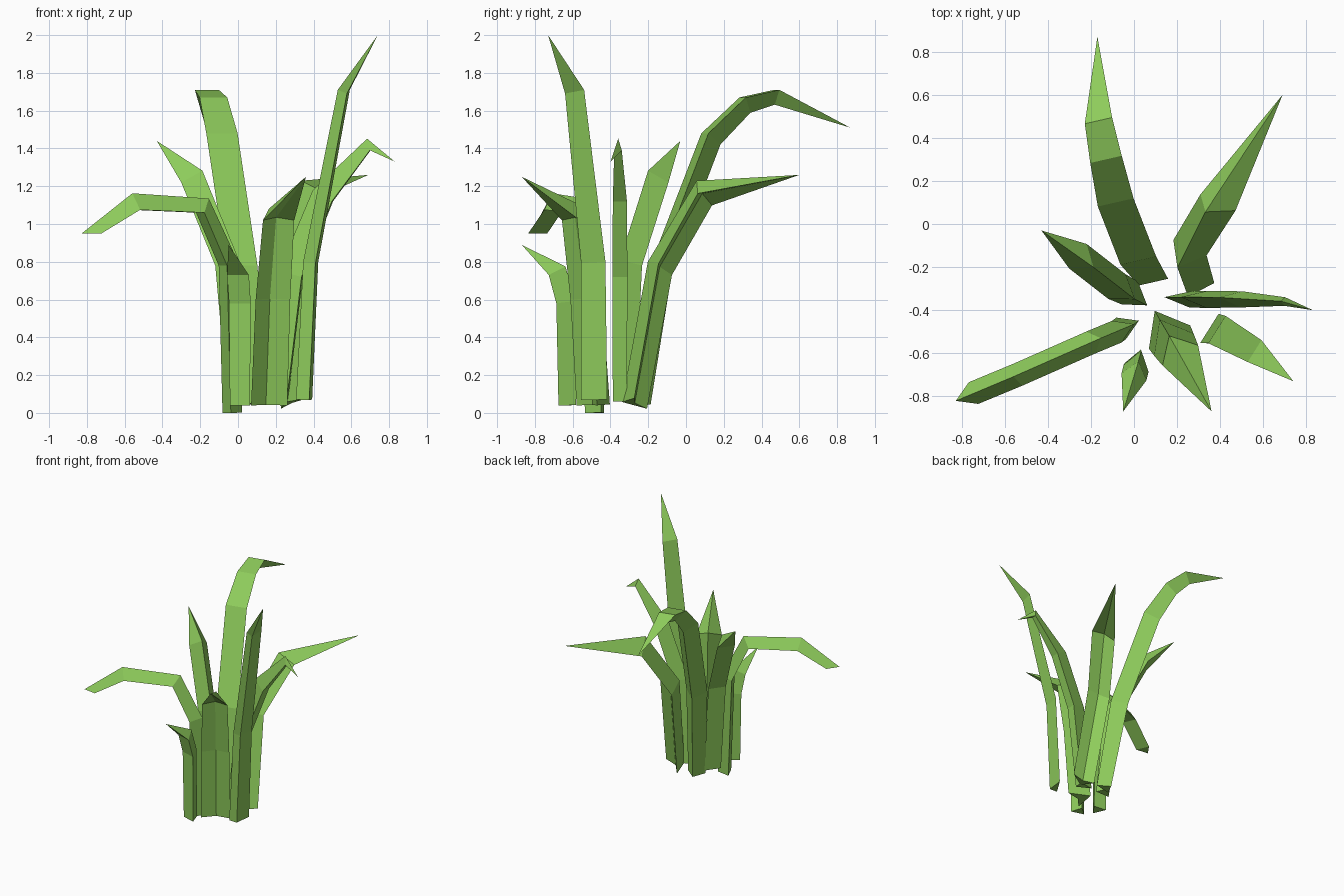
import bpy
import bmesh
from mathutils import Vector

cube = bpy.data.objects.get("Cube")
if cube:
    bpy.data.objects.remove(cube, do_unlink=True)

# Single leaf colour
green = bpy.data.materials.new("leaf_green")
green.use_nodes = True
colour = (0.27, 0.60, 0.105, 1)
green.diffuse_color = colour
green.node_tree.nodes["Principled BSDF"].inputs["Base Color"].default_value = colour
UP = Vector((0, 0, 1))


def blade(name, path, widths, depth, crease=0, skew=0, roll=0, pointed=True):
    """Faceted blade: broad face along the path, ridge at depth towards the clump
    (skewed sideways if wanted), and an optional valley creased into the broad face."""
    pts = [Vector(p) for p in path]
    lean = pts[-1] - pts[0]
    lean.z = 0
    side = (UP.cross(lean.normalized()) + UP * roll).normalized()
    bm = bmesh.new()
    rings = []
    for i, width in enumerate(widths):
        before = pts[i] - pts[i - 1] if i else UP
        after = pts[i + 1] - pts[i] if i + 1 < len(pts) else None
        # a blunt end is cut level
        along = (before.normalized() + after.normalized()).normalized() if after else -UP
        inner = along.cross(side).normalized()
        size = width / widths[0]
        section = [side * width / 2, (inner * depth + side * skew) * size,
                   -side * width / 2]
        if crease:
            section.append(inner * crease * size)
        rings.append([bm.verts.new(pts[i] + offset) for offset in section])
    n = len(rings[0])
    bm.faces.new(rings[0])
    for low, high in zip(rings, rings[1:]):
        for k in range(n):
            j = (k + 1) % n
            bm.faces.new((low[k], low[j], high[j], high[k]))
    if pointed:
        tip = bm.verts.new(pts[-1])
        for k in range(n):
            bm.faces.new((rings[-1][k], rings[-1][(k + 1) % n], tip))
    else:
        bm.faces.new(rings[-1])
    bmesh.ops.recalc_face_normals(bm, faces=bm.faces)
    mesh = bpy.data.meshes.new(name)
    bm.to_mesh(mesh)
    bm.free()
    mesh.materials.append(green)
    bpy.context.collection.objects.link(bpy.data.objects.new(name, mesh))


# Blades at the back; the tallest of them carries its ridge on the outside
blade("back_blade", [(.09, -.27, .05), (.02, -.17, .78), (-.085, .1, 1.48),
                     (-.13, .3, 1.67), (-.165, .48, 1.71), (-.17, .87, 1.51)],
      (.14, .17, .17, .15, .13), -.085)
blade("back_left_blade", [(.3, -.24, .05), (.26, -.11, .76),
                          (.39, .1, 1.13), (.69, .6, 1.26)],
      (.17, .18, .19), .11, crease=.035, roll=-.35)
blade("back_right_blade", [(-.02, -.32, .08), (-.08, -.29, .78),
                           (-.26, -.15, 1.22), (-.43, -.03, 1.44)],
      (.13, .14, .14), .1)

# Blades at the sides
blade("left_blade", [(.26, -.35, .06), (.34, -.35, .72), (.5, -.35, 1.12),
                     (.7, -.36, 1.39), (.83, -.4, 1.33)],
      (.075, .08, .075, .04), .12)
blade("drooping_right_blade", [(-.06, -.485, 0), (-.08, -.5, .78), (-.2, -.55, 1.06),
                               (-.54, -.7, 1.075), (-.745, -.785, .95)],
      (.11, .11, .11, .11, .11), .09, pointed=False)

# Blades at the front
blade("short_front_blade", [(.01, -.66, .04), (.01, -.67, .58),
                            (.0, -.71, .73), (-.05, -.87, .89)],
      (.11, .12, .12), .08)
blade("front_blade", [(.165, -.525, .04), (.185, -.56, .6),
                      (.215, -.61, 1.02), (.36, -.87, 1.25)],
      (.22, .21, .19), .14, crease=.035)
# The tall blade has an off-centre ridge on the outside
blade("tall_front_blade", [(.35, -.485, .07), (.385, -.49, .8),
                           (.56, -.59, 1.71), (.74, -.73, 2.0)],
      (.16, .15, .12), -.06, skew=-.045)
